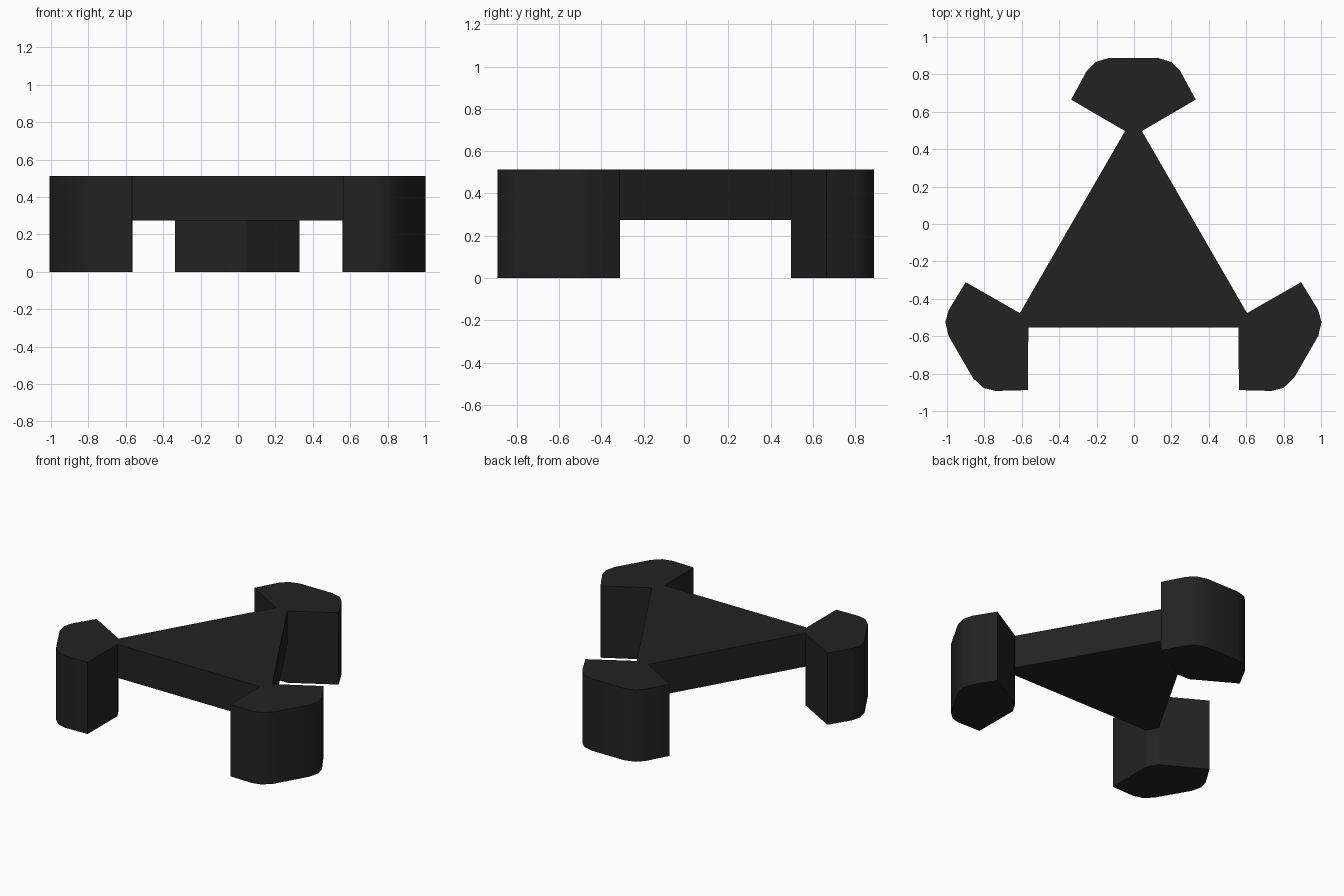
import bpy, bmesh
from math import radians
from mathutils import Matrix, Vector

cube = bpy.data.objects.get("Cube")
if cube:
    bpy.data.objects.remove(cube, do_unlink=True)

HEIGHT = 0.513
SLAB_BOTTOM = 0.275
CENTRE = Vector((-0.003, -0.178, 0))   # axis of the threefold symmetry

black = bpy.data.materials.new("matte black")
black.use_nodes = True
colour = (0.016, 0.016, 0.016, 1)
black.diffuse_color = colour
bsdf = black.node_tree.nodes["Principled BSDF"]
bsdf.inputs["Base Color"].default_value = colour
bsdf.inputs["Roughness"].default_value = 0.8


def prism(name, outline, bottom, top):
    """Extrude a flat outline, given around the symmetry axis, upwards."""
    bm = bmesh.new()
    face = bm.faces.new([bm.verts.new((p.x, p.y, bottom)) for p in outline])
    ring = bmesh.ops.extrude_face_region(bm, geom=[face])["geom"]
    verts = [v for v in ring if isinstance(v, bmesh.types.BMVert)]
    bmesh.ops.translate(bm, verts=verts, vec=(0, 0, top - bottom))
    bmesh.ops.recalc_face_normals(bm, faces=bm.faces)
    mesh = bpy.data.meshes.new(name)
    bm.to_mesh(mesh)
    bm.free()
    mesh.materials.append(black)
    obj = bpy.data.objects.new(name, mesh)
    obj.location = CENTRE
    bpy.context.collection.objects.link(obj)
    bpy.ops.object.select_all(action="DESELECT")
    obj.select_set(True)
    bpy.context.view_layer.objects.active = obj
    bpy.ops.object.shade_smooth_by_angle(angle=radians(29.8))
    return obj


def turned(points, degrees):
    spin = Matrix.Rotation(radians(degrees), 3, "Z")
    return [spin @ p for p in points]


# Half of a foot: narrow inner face, flared side, rounded shoulder, flat outer face
half = [Vector((x, y, 0)) for x, y in [
    (0.045, 0.675), (0.333, 0.843), (0.250, 0.996), (0.203, 1.044), (0.130, 1.066)]]
foot = half + [Vector((-p.x, p.y, 0)) for p in reversed(half)]

# Three feet around the centre
for name, angle in (("back_foot", 0), ("right_foot", 120), ("left_foot", 240)):
    prism(name, turned(foot, angle), 0, HEIGHT)

# Raised triangular slab, its blunt corners meeting the inner faces of the feet
corner = [foot[0], foot[-1]]
slab = [p for angle in (0, 120, 240) for p in turned(corner, angle)]
prism("triangular_slab", slab, SLAB_BOTTOM, HEIGHT)
